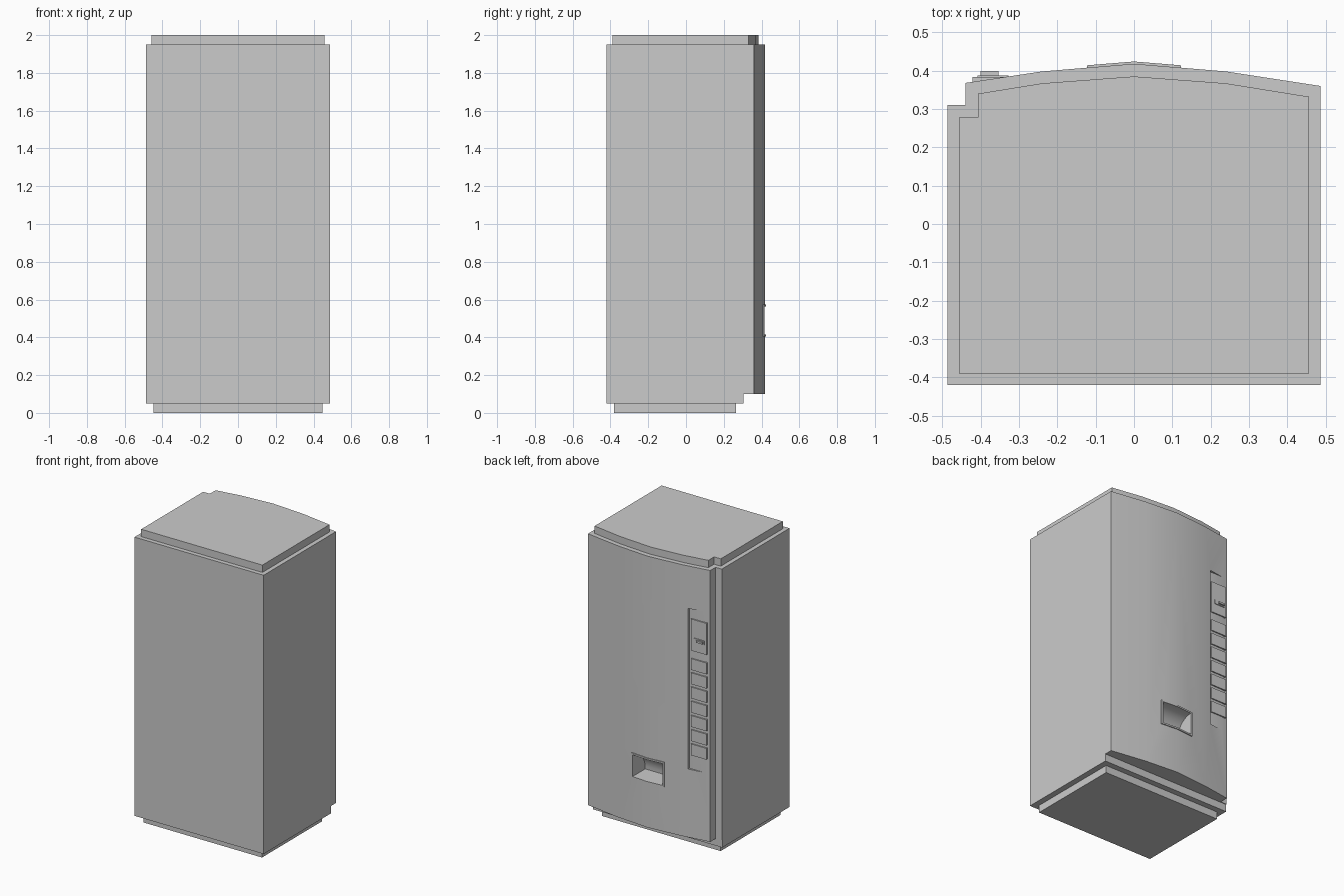
import bpy, bmesh, math

if "Cube" in bpy.data.objects:
    bpy.data.objects.remove(bpy.data.objects["Cube"])


def prism(name, pts, lo, hi, axis='Z', start_cap=True, end_cap=True):
    """Extrude an (x, y) outline along Z, or a (y, z) outline along X."""
    def place(p, t):
        return (p[0], p[1], t) if axis == 'Z' else (t, p[0], p[1])
    bm = bmesh.new()
    a = [bm.verts.new(place(p, lo)) for p in pts]
    b = [bm.verts.new(place(p, hi)) for p in pts]
    n = len(pts)
    for i in range(n):
        j = (i + 1) % n
        bm.faces.new((a[i], a[j], b[j], b[i]))
    if start_cap:
        bm.faces.new(a[::-1])
    if end_cap:
        bm.faces.new(b)
    if start_cap and end_cap:
        bmesh.ops.recalc_face_normals(bm, faces=bm.faces)
    me = bpy.data.meshes.new(name)
    bm.to_mesh(me)
    bm.free()
    ob = bpy.data.objects.new(name, me)
    bpy.context.collection.objects.link(ob)
    return ob


def box(name, x0, x1, y0, y1, z0, z1, **kw):
    return prism(name, [(x0, y0), (x1, y0), (x1, y1), (x0, y1)], z0, z1, **kw)


def activate(ob):
    bpy.ops.object.select_all(action='DESELECT')
    ob.select_set(True)
    bpy.context.view_layer.objects.active = ob


def cut(target, cutter):
    m = target.modifiers.new("cut", 'BOOLEAN')
    m.operation = 'DIFFERENCE'
    m.solver = 'EXACT'
    m.object = cutter
    activate(target)
    bpy.ops.object.modifier_apply(modifier=m.name)


def smooth(ob):
    activate(ob)
    bpy.ops.object.shade_smooth_by_angle(angle=math.radians(30))


# Cabinet with bowed door and hinge-side notch
cabinet = prism("cabinet", [
    (-.487, -.42), (.487, -.42), (.487, .36), (.24, .398), (0, .418),
    (-.24, .398), (-.44, .368), (-.44, .31), (-.487, .31)], .10, 1.95)

# Sill below the door and recessed base
box("sill", -.487, .487, -.42, .305, .05, .10, end_cap=False)
box("base", -.447, .447, -.38, .265, 0, .05, end_cap=False)

# Top cap, inset from the cabinet outline
cap = prism("top_cap", [
    (-.457, -.39), (.457, -.39), (.457, .332), (.24, .367), (0, .385),
    (-.24, .367), (-.407, .34), (-.407, .278), (-.457, .278)],
    1.95, 2.0, start_cap=False)

# Raised frame around the dispenser opening, following the door curve
frame = prism("dispenser_frame", [
    (.123, .402), (.123, .414), (0, .424), (-.123, .414),
    (-.123, .402), (0, .412)], .405, .575)

# Dispenser chute: quarter-round back and flat floor
zb, zt, yf, depth = .416, .564, .409, .13
arc = [(yf - depth * math.sin(t), zb + (zt - zb) * math.cos(t))
       for t in (math.pi / 2 * i / 10 for i in range(11))]
chute = prism("chute_cutter", [(.46, zb), (.46, zt)] + arc, -.112, .112, axis='X')

# Flat recess for the selection panel
recess = box("panel_cutter", -.46, -.29, .375, .46, .565, 1.66)

cut(cabinet, chute)
cut(frame, chute)
cut(cabinet, recess)
for c in (chute, recess):
    bpy.data.objects.remove(c)
for ob in (cabinet, cap, frame):
    smooth(ob)

# Selection buttons
for i in range(7):
    top = 1.32 - i * .097
    box(f"button_{i + 1}", -.422, -.305, .366, .383, top - .077, top)

# Coin plate with its handle
box("coin_plate", -.422, -.305, .366, .383, 1.375, 1.59)
box("coin_slot", -.408, -.327, .38, .388, 1.44, 1.467)
box("coin_knob", -.40, -.354, .385, .399, 1.447, 1.46)
